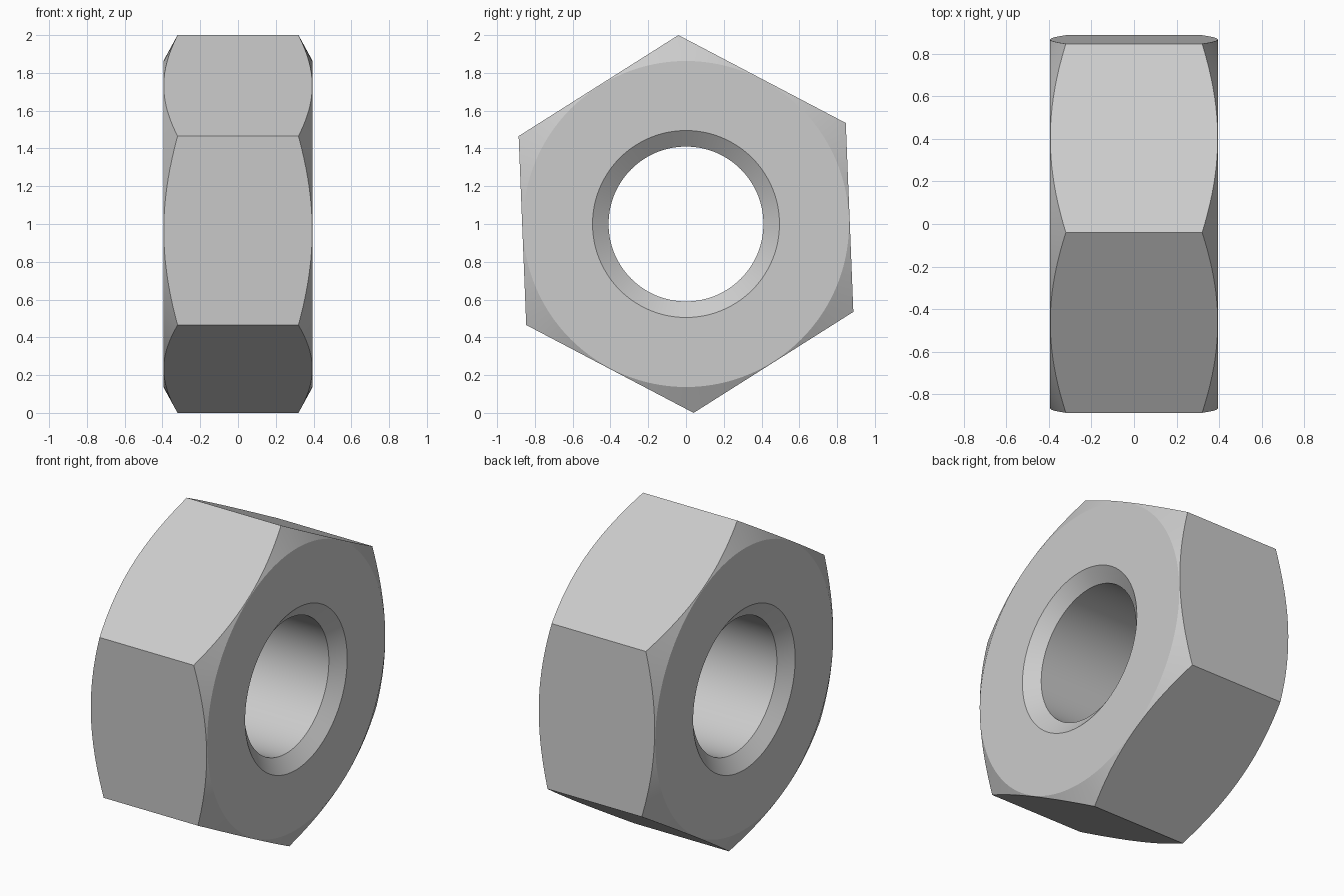
import bpy
import bmesh
from math import radians, tau
from mathutils import Matrix

if "Cube" in bpy.data.objects:
    bpy.data.objects.remove(bpy.data.objects["Cube"])

SEGMENTS = 120
CENTRE = Matrix.Translation((0, 0, 1))
HALF = 0.395          # half thickness along x
FACE_RADIUS = 0.863   # where the outer chamfer starts
CHAMFER_SLOPE = 0.545
BORE = 0.41
COUNTERSINK = 0.495
SINK_DEPTH = 0.065


def add_object(name, bm):
    bmesh.ops.recalc_face_normals(bm, faces=bm.faces)
    mesh = bpy.data.meshes.new(name)
    bm.to_mesh(mesh)
    bm.free()
    obj = bpy.data.objects.new(name, mesh)
    bpy.context.collection.objects.link(obj)
    return obj


# Turned body: bore, countersinks, flat faces and conical outer chamfers
outer = 1.1
rim = HALF - (outer - FACE_RADIUS) * CHAMFER_SLOPE
side = [(BORE, HALF - SINK_DEPTH), (COUNTERSINK, HALF), (FACE_RADIUS, HALF), (outer, rim)]
profile = side + [(r, -x) for r, x in reversed(side)]
bm = bmesh.new()
rings = []
for i in range(SEGMENTS):
    turn = CENTRE @ Matrix.Rotation(tau * i / SEGMENTS, 4, 'X')
    rings.append([bm.verts.new(turn @ Matrix.Translation((x, r, 0)).translation)
                  for r, x in profile])
for i, ring in enumerate(rings):
    following = rings[(i + 1) % SEGMENTS]
    for j in range(len(profile)):
        k = (j + 1) % len(profile)
        bm.faces.new((ring[j], ring[k], following[k], following[j]))
nut = add_object("hex_nut", bm)

# Hexagonal prism that trims the turned body to six flats
bm = bmesh.new()
prism = (CENTRE @ Matrix.Rotation(radians(2.3), 4, 'X')
         @ Matrix.Rotation(radians(90), 4, 'Y'))
bmesh.ops.create_cone(bm, cap_ends=True, segments=6, radius1=1.0008,
                      radius2=1.0008, depth=2, matrix=prism)
# Turn the prism so that a corner points up
if max(v.co.z for v in bm.verts) < 1.95:
    bmesh.ops.rotate(bm, verts=bm.verts, cent=(0, 0, 1),
                     matrix=Matrix.Rotation(radians(30), 3, 'X'))
cutter = add_object("hex_cutter", bm)
cutter.hide_render = True

trim = nut.modifiers.new("six_flats", 'BOOLEAN')
trim.operation = 'INTERSECT'
trim.solver = 'EXACT'
trim.object = cutter
bpy.ops.object.select_all(action='DESELECT')
nut.select_set(True)
bpy.context.view_layer.objects.active = nut
bpy.ops.object.modifier_apply(modifier=trim.name)
bpy.data.objects.remove(cutter)

# Grey metal
steel = bpy.data.materials.new("grey_metal")
steel.use_nodes = True
colour = (0.6, 0.6, 0.6, 1)
steel.diffuse_color = colour
steel.node_tree.nodes["Principled BSDF"].inputs["Base Color"].default_value = colour
nut.data.materials.clear()
nut.data.materials.append(steel)

bpy.ops.object.shade_smooth_by_angle(angle=radians(20))
